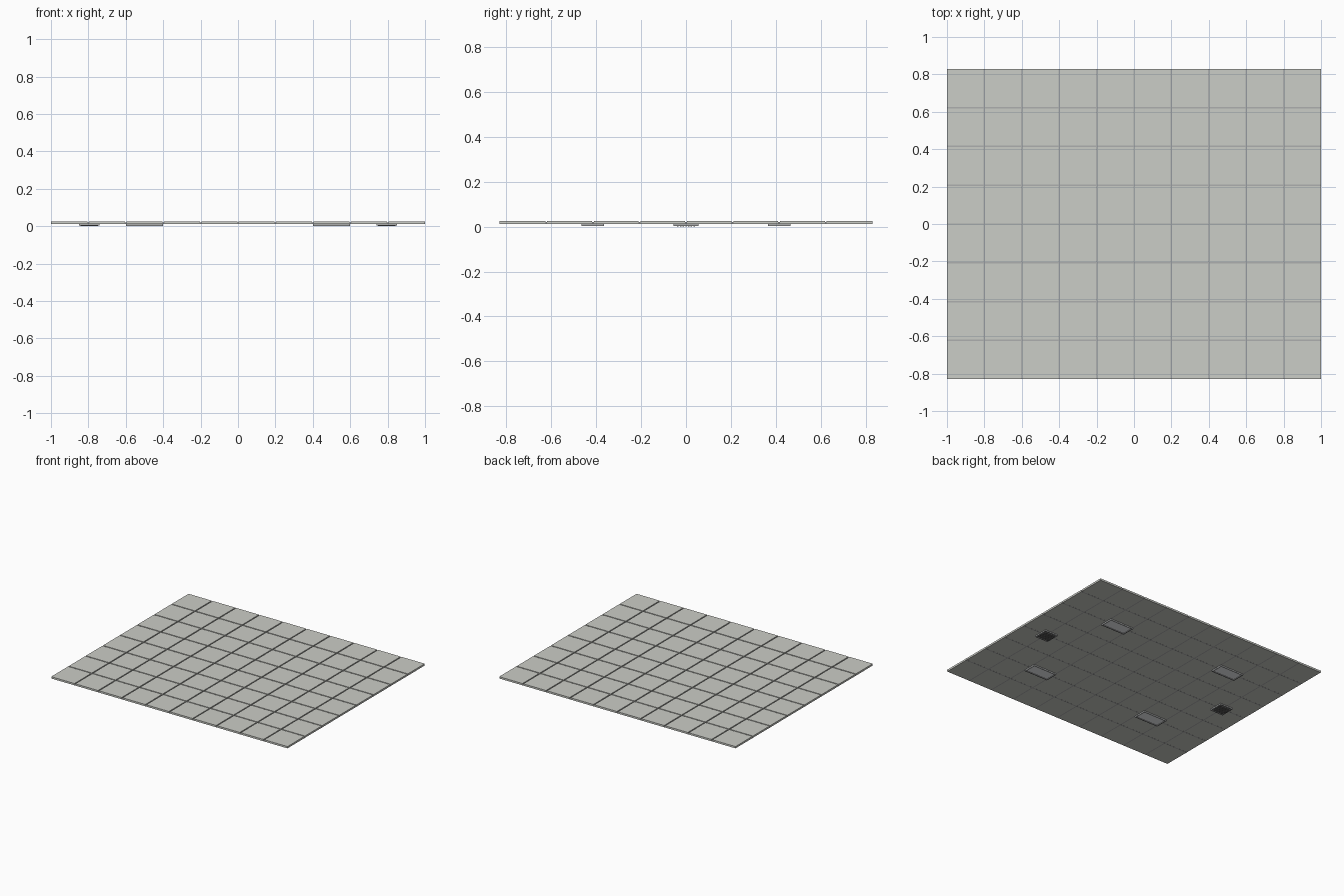
import bpy, bmesh
from mathutils import Matrix, Vector

if "Cube" in bpy.data.objects:
    bpy.data.objects.remove(bpy.data.objects["Cube"])

NX, NY = 10, 8
W, D = 2.0, 1.66
PX, PY = W / NX, D / NY
GAP = 0.008
Z0, Z1 = 0.012, 0.026


def material(name, rgb):
    m = bpy.data.materials.new(name)
    m.diffuse_color = (*rgb, 1)
    m.use_nodes = True
    m.node_tree.nodes["Principled BSDF"].inputs["Base Color"].default_value = m.diffuse_color
    return m


TILE = material("tile_grey", (0.60, 0.61, 0.57))
BAR = material("bar_grey", (0.42, 0.43, 0.43))
LAMP = material("lamp_panel", (0.9, 0.92, 0.95))
DARK = material("vent_dark", (0.12, 0.12, 0.12))


def boxes(name, items, mat):
    """One object made of boxes given as (x0, x1, y0, y1, z0, z1)."""
    bm = bmesh.new()
    for x0, x1, y0, y1, z0, z1 in items:
        c = Vector((x0 + x1, y0 + y1, z0 + z1)) / 2
        s = Matrix.Diagonal((x1 - x0, y1 - y0, z1 - z0, 1))
        bmesh.ops.create_cube(bm, size=1, matrix=Matrix.Translation(c) @ s)
    me = bpy.data.meshes.new(name)
    bm.to_mesh(me)
    bm.free()
    me.materials.append(mat)
    ob = bpy.data.objects.new(name, me)
    bpy.context.collection.objects.link(ob)
    return ob


def frame(cx, cy, w, d, t, z0, z1):
    x, y = w / 2, d / 2
    return [(cx - x, cx + x, cy - y, cy - y + t, z0, z1),
            (cx - x, cx + x, cy + y - t, cy + y, z0, z1),
            (cx - x, cx - x + t, cy - y + t, cy + y - t, z0, z1),
            (cx + x - t, cx + x, cy - y + t, cy + y - t, z0, z1)]


# Panels laid in a grid
tiles = []
for i in range(NX):
    for j in range(NY):
        x0, y0 = -W / 2 + i * PX, -D / 2 + j * PY
        tiles.append((x0 + (GAP / 2 if i else 0), x0 + PX - (GAP / 2 if i < NX - 1 else 0),
                      y0 + (GAP / 2 if j else 0), y0 + PY - (GAP / 2 if j < NY - 1 else 0),
                      Z0, Z1))
boxes("ceiling_tiles", tiles, TILE)

# Support bars filling the gaps between the panels
g = GAP / 2
bars = [(-W / 2, W / 2, -D / 2 + j * PY - g, -D / 2 + j * PY + g, Z0 - 0.0005, 0.021)
        for j in range(1, NY)]
boxes("long_support_bars", bars, BAR)
bars = [(-W / 2 + i * PX - g, -W / 2 + i * PX + g, -D / 2, D / 2, Z0, 0.020)
        for i in range(1, NX)]
boxes("cross_support_bars", bars, BAR)

# Four recessed lights: frame and glowing panel
for sx in (-1, 1):
    for sy in (-1, 1):
        x, y = sx * 0.5, sy * 0.415
        boxes("light_frame", frame(x, y, 0.20, 0.10, 0.008, 0.002, Z0), BAR)
        boxes("light_panel", [(x - 0.092, x + 0.092, y - 0.042, y + 0.042, 0.006, Z0)], LAMP)

# Two square vents: frame, dark backing and slats
for sx in (-1, 1):
    x = sx * 0.795
    boxes("vent_frame", frame(x, 0, 0.11, 0.11, 0.008, 0.003, Z0), BAR)
    boxes("vent_backing", [(x - 0.047, x + 0.047, -0.047, 0.047, 0.0095, Z0)], DARK)
    slats = [(x - 0.047, x + 0.047, k * 0.012 - 0.003, k * 0.012 + 0.003, 0.0, 0.0095)
             for k in range(-3, 4)]
    boxes("vent_slats", slats, DARK)
